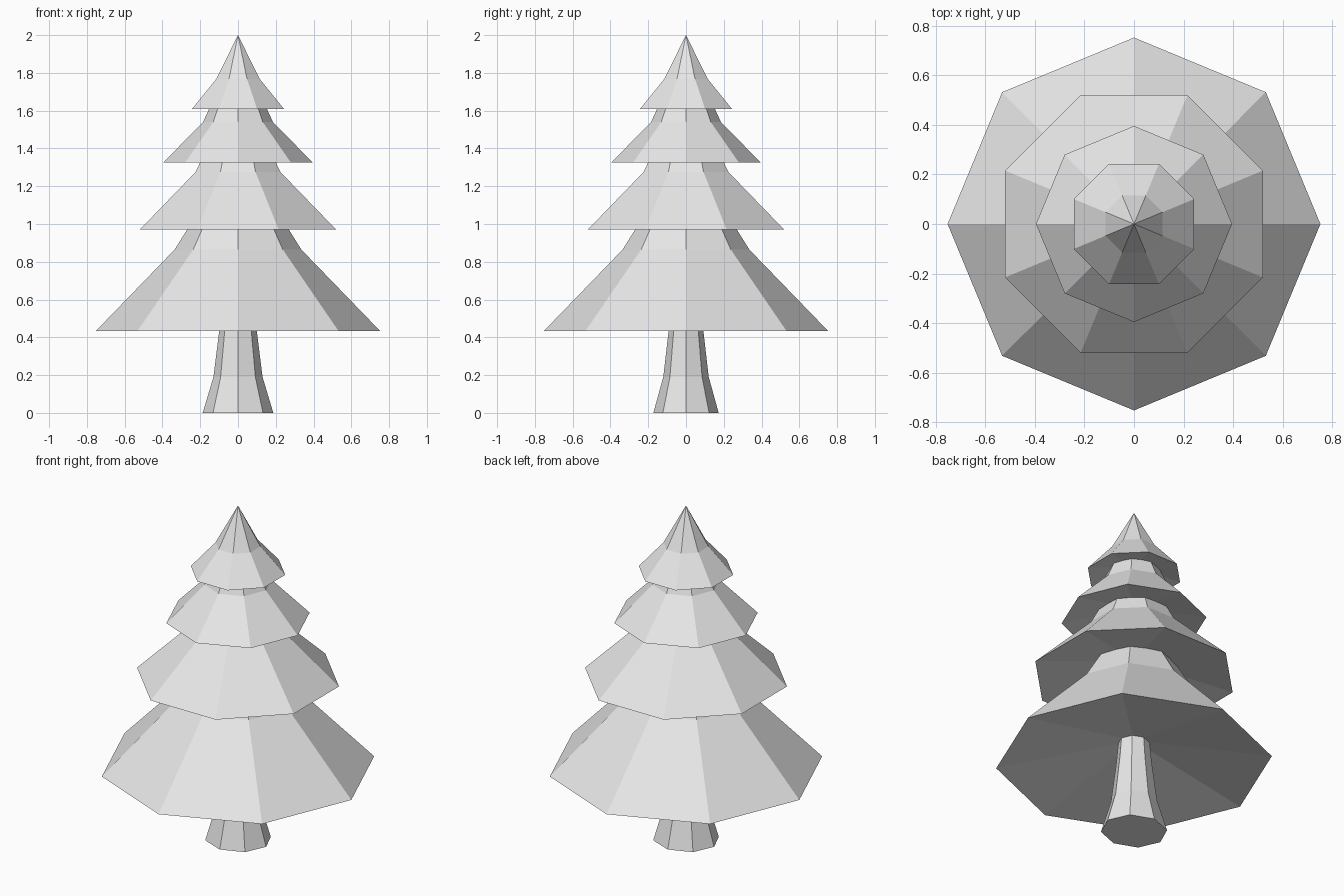
import bpy
import bmesh
from math import cos, sin, pi

cube = bpy.data.objects.get("Cube")
if cube:
    bpy.data.objects.remove(cube, do_unlink=True)

SIDES = 8

grey = bpy.data.materials.new("light grey")
grey.use_nodes = True
colour = (0.8, 0.8, 0.8, 1)
grey.diffuse_color = colour
grey.node_tree.nodes["Principled BSDF"].inputs["Base Color"].default_value = colour


def lathe(name, profile, turn=0.0, depth=1.0):
    """Spin (radius, height) points into a faceted solid; radius 0 makes a tip."""
    bm = bmesh.new()
    rings = []
    for r, z in profile:
        if r == 0:
            rings.append([bm.verts.new((0, 0, z))] * SIDES)
        else:
            angles = [turn + 2 * pi * i / SIDES for i in range(SIDES)]
            rings.append([bm.verts.new((r * cos(a), r * sin(a) * depth, z)) for a in angles])
    for low, high in zip(rings, rings[1:]):
        for i in range(SIDES):
            j = (i + 1) % SIDES
            corners = dict.fromkeys((low[i], low[j], high[j], high[i]))
            bm.faces.new(list(corners))
    bmesh.ops.recalc_face_normals(bm, faces=bm.faces)
    mesh = bpy.data.meshes.new(name)
    bm.to_mesh(mesh)
    bm.free()
    mesh.materials.append(grey)
    obj = bpy.data.objects.new(name, mesh)
    bpy.context.collection.objects.link(obj)
    return obj


# Flared trunk, slightly narrower front to back
lathe("trunk", [(0, 0), (0.187, 0), (0.13, 0.19), (0.1, 0.43), (0.088, 0.56), (0, 0.56)],
      depth=0.925)

# Branch tiers: hollowed underside, wide skirt, steep neck; every other one turned half a side
half = pi / SIDES
tiers = [
    ("bottom_branches", 0.753, 0.433, 0.335, 0.865, 0.22, 1.05, 0),
    ("lower_branches", 0.563, 0.97, 0.243, 1.275, 0.185, 1.39, half),
    ("upper_branches", 0.396, 1.325, 0.185, 1.54, 0.13, 1.66, 0),
    ("top_branches", 0.263, 1.61, 0.125, 1.767, 0, 2.0, half),
]
for name, rim, rim_z, neck, neck_z, top, top_z, turn in tiers:
    profile = [(0, rim_z + 0.18 * rim), (rim, rim_z), (neck, neck_z), (top, top_z)]
    if top:
        profile.append((0, top_z))
    lathe(name, profile, turn)
